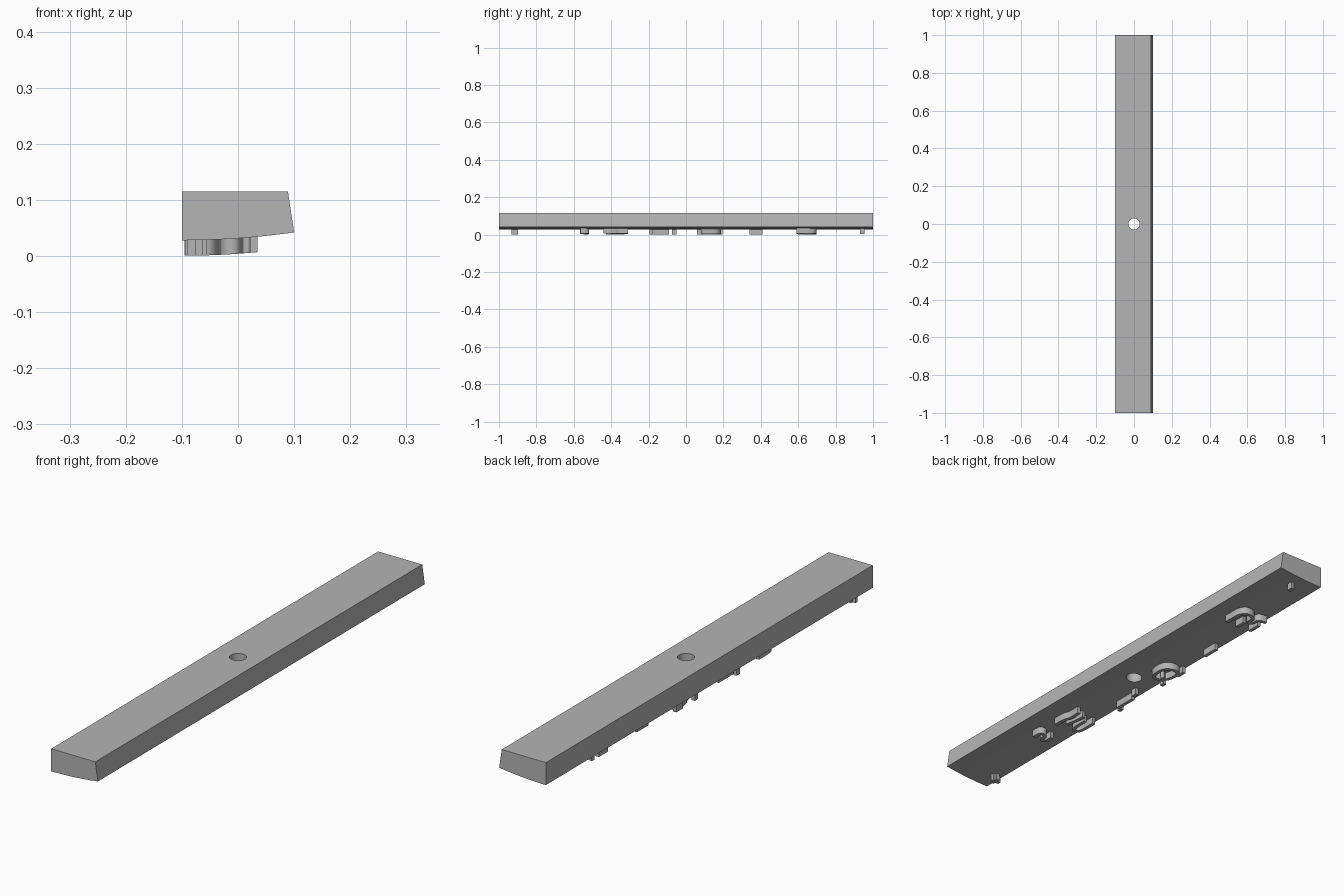
import bpy, bmesh
from mathutils import Vector

cube = bpy.data.objects.get("Cube")
if cube:
    bpy.data.objects.remove(cube, do_unlink=True)

grey = bpy.data.materials.new("plain_grey")
grey.use_nodes = True
COLOUR = (0.46, 0.46, 0.46, 1)
grey.diffuse_color = COLOUR
grey.node_tree.nodes["Principled BSDF"].inputs["Base Color"].default_value = COLOUR


def under(x):
    """Height of the gently curved underside."""
    return 0.028 + 0.35 * (x + 0.1) ** 2


def finish(name, bm, smooth=True):
    bmesh.ops.recalc_face_normals(bm, faces=bm.faces)
    mesh = bpy.data.meshes.new(name)
    bm.to_mesh(mesh)
    bm.free()
    obj = bpy.data.objects.new(name, mesh)
    bpy.context.collection.objects.link(obj)
    mesh.materials.append(grey)
    if smooth:
        bpy.ops.object.select_all(action="DESELECT")
        obj.select_set(True)
        bpy.context.view_layer.objects.active = obj
        bpy.ops.object.shade_smooth_by_angle(angle=0.5)
    return obj


# Bar: cross-section swept along y
STEPS = 16
xs = [-0.1 + 0.2 * i / STEPS for i in range(STEPS + 1)]
section = [(x, under(x)) for x in xs] + [(0.089, 0.115), (-0.1, 0.115)]
bm = bmesh.new()
face = bm.faces.new([bm.verts.new((x, -1, z)) for x, z in section])
swept = bmesh.ops.extrude_face_region(bm, geom=[face])["geom"]
bmesh.ops.translate(bm, vec=(0, 2, 0),
                    verts=[v for v in swept if isinstance(v, bmesh.types.BMVert)])
bar = finish("bar", bm, smooth=False)

# Central through hole
bm = bmesh.new()
bmesh.ops.create_cone(bm, cap_ends=True, segments=48, radius1=0.03, radius2=0.03, depth=0.5)
cutter = finish("hole_cutter", bm, smooth=False)
cutter.hide_render = True
cutter.hide_viewport = True
cut = bar.modifiers.new("hole", "BOOLEAN")
cut.operation = "DIFFERENCE"
cut.solver = "EXACT"
cut.object = cutter
bpy.context.view_layer.objects.active = bar
bar.select_set(True)
bpy.ops.object.modifier_apply(modifier="hole")
bpy.data.objects.remove(cutter, do_unlink=True)
bpy.ops.object.shade_smooth_by_angle(angle=0.5)


def rounded(points):
    """Corner cutting that keeps the end points."""
    pts = [Vector(p) for p in points]
    for _ in range(3 if len(pts) > 2 else 2):
        new = [pts[0]]
        for a, b in zip(pts, pts[1:]):
            new += [a.lerp(b, 0.25), a.lerp(b, 0.75)]
        pts = new + [pts[-1]]
    return pts


def ridge(name, points, width=0.014):
    """Raised strip on the underside whose tip follows the curved face."""
    pts = rounded(points)
    bm = bmesh.new()
    rings = []
    for i, p in enumerate(pts):
        along = (pts[min(i + 1, len(pts) - 1)] - pts[max(i - 1, 0)]).normalized()
        side = Vector((-along.y, along.x)) * width / 2
        ring = []
        for q, drop in ((p + side, -0.004), (p - side, -0.004),
                        (p - side, 0.0275), (p + side, 0.0275)):
            ring.append(bm.verts.new((q.x, q.y, under(q.x) - drop)))
        rings.append(ring)
    for a, b in zip(rings, rings[1:]):
        for k in range(4):
            n = (k + 1) % 4
            bm.faces.new((a[k], a[n], b[n], b[k]))
    bm.faces.new(rings[0])
    bm.faces.new(rings[-1])
    finish(name, bm)


# Ridges under the bar, from back to front, as (x, y) paths
ridge("back_post", [(0.003, 0.93), (0.003, 0.955)])
ridge("hooked_ridge", [(0.028, 0.59), (0.028, 0.69), (-0.03, 0.69), (-0.03, 0.64),
                       (-0.05, 0.65), (-0.05, 0.685), (-0.085, 0.69)])
ridge("hook_inner_bar", [(-0.022, 0.59), (-0.022, 0.635)])
ridge("hook_outer_bar", [(-0.078, 0.60), (-0.078, 0.655)])
ridge("rear_bar", [(-0.07, 0.34), (-0.07, 0.41)])
ridge("open_ring", [(-0.07, 0.095), (-0.015, 0.08), (-0.012, 0.175), (-0.085, 0.185),
                    (-0.075, 0.10), (-0.05, 0.11)])
ridge("ring_tail", [(-0.088, 0.155), (-0.088, 0.195)])
ridge("ring_post", [(-0.087, 0.06), (-0.087, 0.08)])
ridge("middle_post", [(-0.057, -0.075), (-0.057, -0.05)])
ridge("middle_bar", [(-0.07, -0.18), (-0.07, -0.09)])
ridge("middle_bar_post", [(-0.087, -0.195), (-0.087, -0.175)])
ridge("long_bar", [(0.024, -0.44), (0.024, -0.385), (0.013, -0.36), (0.016, -0.31)])
ridge("inner_bar", [(-0.005, -0.405), (-0.012, -0.365), (-0.016, -0.32)])
ridge("curved_bar", [(-0.04, -0.34), (-0.04, -0.42), (-0.075, -0.42), (-0.075, -0.33)])
ridge("wave", [(0.028, -0.565), (0.028, -0.525), (0.0, -0.525), (0.0, -0.56),
               (-0.024, -0.56), (-0.024, -0.52)])
ridge("front_cross_long", [(-0.09, -0.915), (-0.055, -0.915)])
ridge("front_cross_short", [(-0.07, -0.932), (-0.07, -0.898)])
